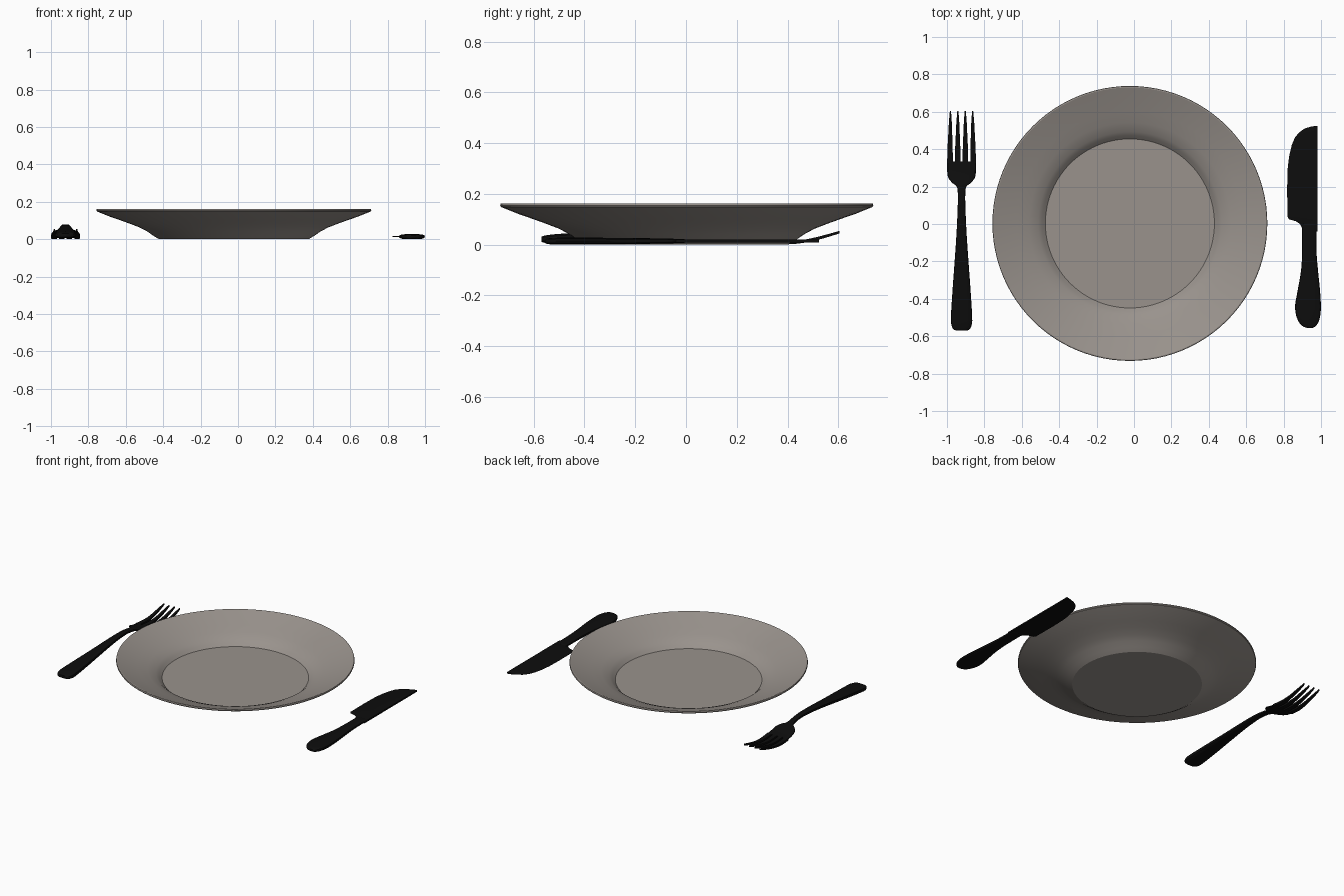
import bpy, bmesh, math
from mathutils import Vector

if "Cube" in bpy.data.objects:
    bpy.data.objects.remove(bpy.data.objects["Cube"])


def material(name, rgb):
    m = bpy.data.materials.new(name)
    m.diffuse_color = (*rgb, 1)
    m.use_nodes = True
    m.node_tree.nodes["Principled BSDF"].inputs["Base Color"].default_value = m.diffuse_color
    return m


GREY = material("warm_grey", (0.32, 0.29, 0.265))
BLACK = material("black_metal", (0.004, 0.004, 0.004))


def finish(bm, name, mat, angle=35):
    bmesh.ops.recalc_face_normals(bm, faces=bm.faces)
    me = bpy.data.meshes.new(name)
    bm.to_mesh(me)
    bm.free()
    ob = bpy.data.objects.new(name, me)
    me.materials.append(mat)
    bpy.context.collection.objects.link(ob)
    bpy.ops.object.select_all(action='DESELECT')
    ob.select_set(True)
    bpy.context.view_layer.objects.active = ob
    bpy.ops.object.shade_smooth_by_angle(angle=math.radians(angle))
    return ob


def spline(rows, n=4):
    """Catmull-Rom refinement of a list of rows."""
    out = []
    for i in range(len(rows) - 1):
        p = [Vector(rows[max(0, min(len(rows) - 1, i + k))]) for k in (-1, 0, 1, 2)]
        for s in range(n):
            t = s / n
            out.append(0.5 * (2 * p[1] + (p[2] - p[0]) * t
                              + (2 * p[0] - 5 * p[1] + 4 * p[2] - p[3]) * t * t
                              + (3 * p[1] - p[0] - 3 * p[2] + p[3]) * t ** 3))
    return out + [Vector(rows[-1])]


def rounded_section(n=16, power=0.6):
    pts = []
    for i in range(n):
        a = 2 * math.pi * i / n
        c, s = math.cos(a), math.sin(a)
        pts.append((math.copysign(abs(c) ** power, c), math.copysign(abs(s) ** power, s)))
    return pts


ROUND = rounded_section()
BOX = [(-1, -1), (1, -1), (1, 1), (-1, 1)]
WEDGE = [(-1, -0.15), (-0.3, -1), (1, -1), (1, 1), (-0.3, 1), (-1, 0.15)]


def loft(bm, rows, section):
    """Skin a section along y; each row is (y, x left, x right, z, half thickness)."""
    rings = []
    for y, xl, xr, z, h in rows:
        cx, hw = (xl + xr) / 2, (xr - xl) / 2
        rings.append([bm.verts.new((cx + hw * u, y, z + h * v)) for u, v in section])
    n = len(section)
    for a, b in zip(rings, rings[1:]):
        for i in range(n):
            bm.faces.new((a[i], a[(i + 1) % n], b[(i + 1) % n], b[i]))
    bm.faces.new(rings[0])
    bm.faces.new(rings[-1][::-1])


# plate: revolved profile (radius, height)
profile = [(0, 0), (0.40, 0), (0.43, 0.018), (0.465, 0.042), (0.505, 0.063), (0.56, 0.084),
           (0.61, 0.102), (0.665, 0.121), (0.732, 0.148), (0.735, 0.153), (0.733, 0.161),
           (0.727, 0.162), (0.665, 0.138), (0.60, 0.114), (0.54, 0.092), (0.49, 0.070),
           (0.47, 0.054), (0.452, 0.036), (0, 0.036)]
bm = bmesh.new()
vs = [bm.verts.new((r, 0, z)) for r, z in profile]
es = [bm.edges.new(e) for e in zip(vs, vs[1:])]
bmesh.ops.spin(bm, geom=vs + es, cent=(0, 0, 0), axis=(0, 0, 1), angle=2 * math.pi, steps=96)
bmesh.ops.remove_doubles(bm, verts=bm.verts, dist=1e-4)
plate = finish(bm, "plate", GREY, 30)
plate.location = (-0.022, 0.003, 0)

# fork: lofted handle and head, (y, half width, z, half thickness)
FX = -0.922
body = [(-0.570, 0.028, 0.021, 0.009), (-0.562, 0.044, 0.021, 0.013), (-0.54, 0.054, 0.022, 0.016),
        (-0.50, 0.057, 0.025, 0.017), (-0.35, 0.048, 0.037, 0.015), (-0.20, 0.037, 0.050, 0.013),
        (-0.05, 0.027, 0.063, 0.012), (0.08, 0.021, 0.068, 0.011), (0.16, 0.020, 0.060, 0.010),
        (0.20, 0.026, 0.050, 0.009), (0.22, 0.050, 0.044, 0.008), (0.25, 0.072, 0.034, 0.007),
        (0.29, 0.077, 0.022, 0.007), (0.335, 0.077, 0.013, 0.007)]
bm = bmesh.new()
loft(bm, spline([(y, FX - w, FX + w, z, h) for y, w, z, h in body]), ROUND)
finish(bm, "fork_handle_and_head", BLACK)

# fork tines: four tapered, upswept prongs
tine_path = [(0.325, 0.0150, 0.0145, 0.007), (0.40, 0.0140, 0.008, 0.007), (0.47, 0.011, 0.014, 0.006),
             (0.54, 0.008, 0.030, 0.006), (0.605, 0.003, 0.049, 0.005)]
for k in range(4):
    base, tip = FX + (k - 1.5) * 0.0413, FX + (k - 1.5) * 0.0395
    rows = []
    for y, w, z, h in tine_path:
        x = base + (tip - base) * (y - 0.325) / 0.28
        rows.append((y, x - w, x + w, z, h))
    bm = bmesh.new()
    loft(bm, spline(rows, 3), BOX)
    finish(bm, f"fork_tine_{k + 1}", BLACK)

# knife handle
handle = [(-0.556, 0.925, 0.955, 0.013, 0.007), (-0.545, 0.900, 0.972, 0.013, 0.011),
          (-0.52, 0.879, 0.988, 0.0135, 0.013), (-0.48, 0.865, 0.997, 0.0135, 0.0135),
          (-0.43, 0.862, 0.999, 0.0135, 0.0135), (-0.35, 0.876, 0.994, 0.0135, 0.0135),
          (-0.25, 0.893, 0.984, 0.0135, 0.0125), (-0.15, 0.899, 0.976, 0.014, 0.011),
          (-0.02, 0.899, 0.975, 0.014, 0.008), (0.0, 0.902, 0.974, 0.014, 0.005)]
bm = bmesh.new()
loft(bm, spline(handle), ROUND)
finish(bm, "knife_handle", BLACK)

# knife blade: wedge with a straight spine and curved cutting edge (y, edge x)
edge = [(-0.04, 0.905), (-0.02, 0.898), (0.0, 0.887), (0.015, 0.865), (0.025, 0.828), (0.04, 0.820),
        (0.20, 0.819), (0.30, 0.822), (0.36, 0.829), (0.42, 0.843), (0.46, 0.859), (0.49, 0.883),
        (0.51, 0.912), (0.52, 0.943), (0.525, 0.974)]
bm = bmesh.new()
loft(bm, [(y, x, 0.980, 0.014, 0.005) for y, x in edge], WEDGE)
finish(bm, "knife_blade", BLACK)
